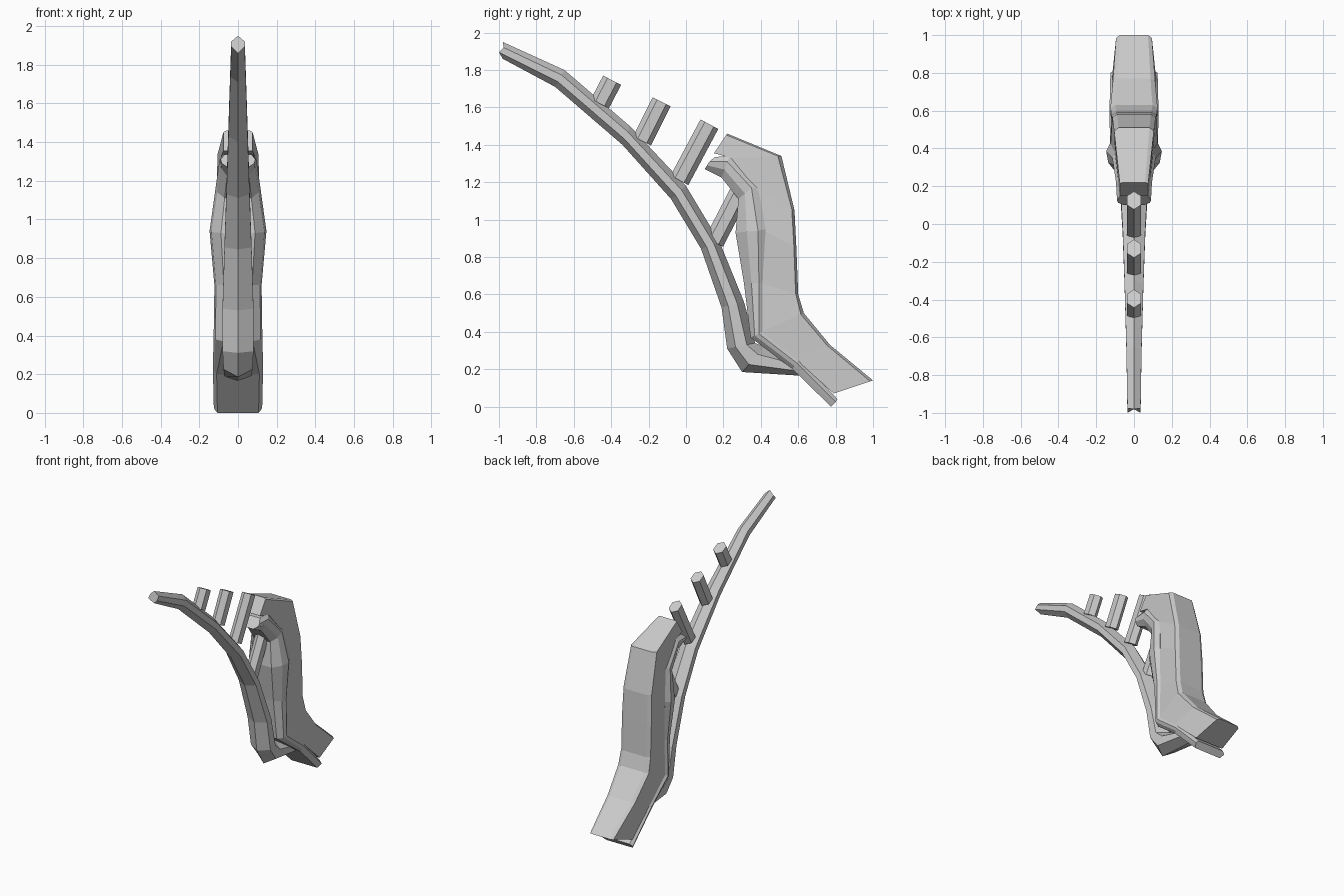
import bpy, bmesh, math
from mathutils import Vector

if "Cube" in bpy.data.objects:
    bpy.data.objects.remove(bpy.data.objects["Cube"])

grey = bpy.data.materials.new("plain_grey")
grey.diffuse_color = (0.6, 0.6, 0.6, 1)
grey.use_nodes = True
grey.node_tree.nodes["Principled BSDF"].inputs["Base Color"].default_value = grey.diffuse_color


def finish(name, bm):
    bmesh.ops.remove_doubles(bm, verts=bm.verts, dist=0.0005)
    bmesh.ops.recalc_face_normals(bm, faces=bm.faces)
    me = bpy.data.meshes.new(name)
    bm.to_mesh(me)
    bm.free()
    me.materials.append(grey)
    ob = bpy.data.objects.new(name, me)
    bpy.context.collection.objects.link(ob)


def loft(name, stations):
    """Each station is a half section of (x, y, z) points, mirrored into a closed ring."""
    bm = bmesh.new()
    rings = []
    for half in stations:
        ring = half + [(-x, y, z) for x, y, z in reversed(half) if x > 0]
        rings.append([bm.verts.new(p) for p in ring])
    n = len(rings[0])
    for a, b in zip(rings, rings[1:]):
        for i in range(n):
            j = (i + 1) % n
            bm.faces.new((a[i], a[j], b[j], b[i]))
    bm.faces.new(rings[0])
    bm.faces.new(rings[-1])
    finish(name, bm)


def mix(a, b, t):
    return (a[0] + (b[0] - a[0]) * t, a[1] + (b[1] - a[1]) * t)


# long curved beam: top ridge, bottom ridge, half width
beam = [((-.98, 1.95), (-.98, 1.86), .035), ((-.65, 1.80), (-.70, 1.71), .04),
        ((-.30, 1.50), (-.34, 1.40), .05), ((0, 1.18), (-.08, 1.11), .06),
        ((.18, .88), (.08, .845), .07), ((.31, .56), (.19, .53), .08),
        ((.37, .34), (.22, .31), .08), ((.42, .32), (.30, .185), .075),
        ((.62, .24), (.62, .165), .07)]
rows = []
for t, b, w in beam:
    rows.append([(0, *t), (w, *mix(t, b, .3)), (w, *mix(t, b, .7)), (0, *b)])
rows[0][1] = (.035, -.975, 1.92)
rows[0][2] = (.035, -1.0, 1.895)
loft("curved_beam", rows)

# hooded back body: front edge, back edge, front and back half widths
body = [((.15, 1.355), (.22, 1.46), .075, .075), ((.24, 1.33), (.51, 1.34), .085, .105),
        ((.37, 1.17), (.58, 1.05), .10, .115), ((.40, .95), (.59, .85), .125, .12),
        ((.40, .66), (.60, .60), .11, .12), ((.40, .40), (.63, .50), .115, .125),
        ((.57, .27), (.77, .33), .12, .112), ((.79, .07), (1.0, .14), .115, .095)]
loft("back_body", [[(wf, *f), (wb, *mix(f, b, .93)), (wb * .78, *b)]
                   for f, b, wf, wb in body])

# front shell with raised side rim: nose, rim peak, rim back, half width
shell = [((.10, 1.27), (.125, 1.31), (.155, 1.335), .09),
         ((.19, 1.225), (.22, 1.31), (.24, 1.34), .095),
         ((.28, 1.11), (.35, 1.17), (.39, 1.17), .115),
         ((.265, .93), (.385, .94), (.425, .95), .147),
         ((.31, .66), (.39, .66), (.425, .66), .122),
         ((.345, .37), (.39, .39), (.425, .41), .126),
         ((.57, .20), (.59, .235), (.61, .255), .13),
         ((.775, 0), (.80, .025), (.81, .04), .125)]
loft("front_shell", [[(w * (.85 if i > 5 else .6), *a), (w * .93, *mix(a, m, .5)),
                      (w, *m), (w - .02, *o)]
                     for i, (a, m, o, w) in enumerate(shell)])

# slanted hexagonal pegs along the beam, the last one bracing the body
for i, (base, top) in enumerate([((-.46, 1.62), (-.395, 1.745)), ((-.235, 1.42), (-.13, 1.63)),
                                 ((-.035, 1.21), (.125, 1.51)), ((.15, .88), (.30, 1.17))]):
    axis = Vector((0, top[0] - base[0], top[1] - base[1])).normalized()
    side = axis.cross(Vector((1, 0, 0)))
    bm = bmesh.new()
    ends = []
    for y, z in (base, top):
        ends.append([bm.verts.new(Vector((0, y, z)) + side * .054 * math.cos(k * math.pi / 3)
                                  + Vector((.043, 0, 0)) * math.sin(k * math.pi / 3))
                     for k in range(6)])
    for k in range(6):
        j = (k + 1) % 6
        bm.faces.new((ends[0][k], ends[0][j], ends[1][j], ends[1][k]))
    bm.faces.new(ends[0])
    bm.faces.new(ends[1])
    finish("peg_%d" % (i + 1), bm)
